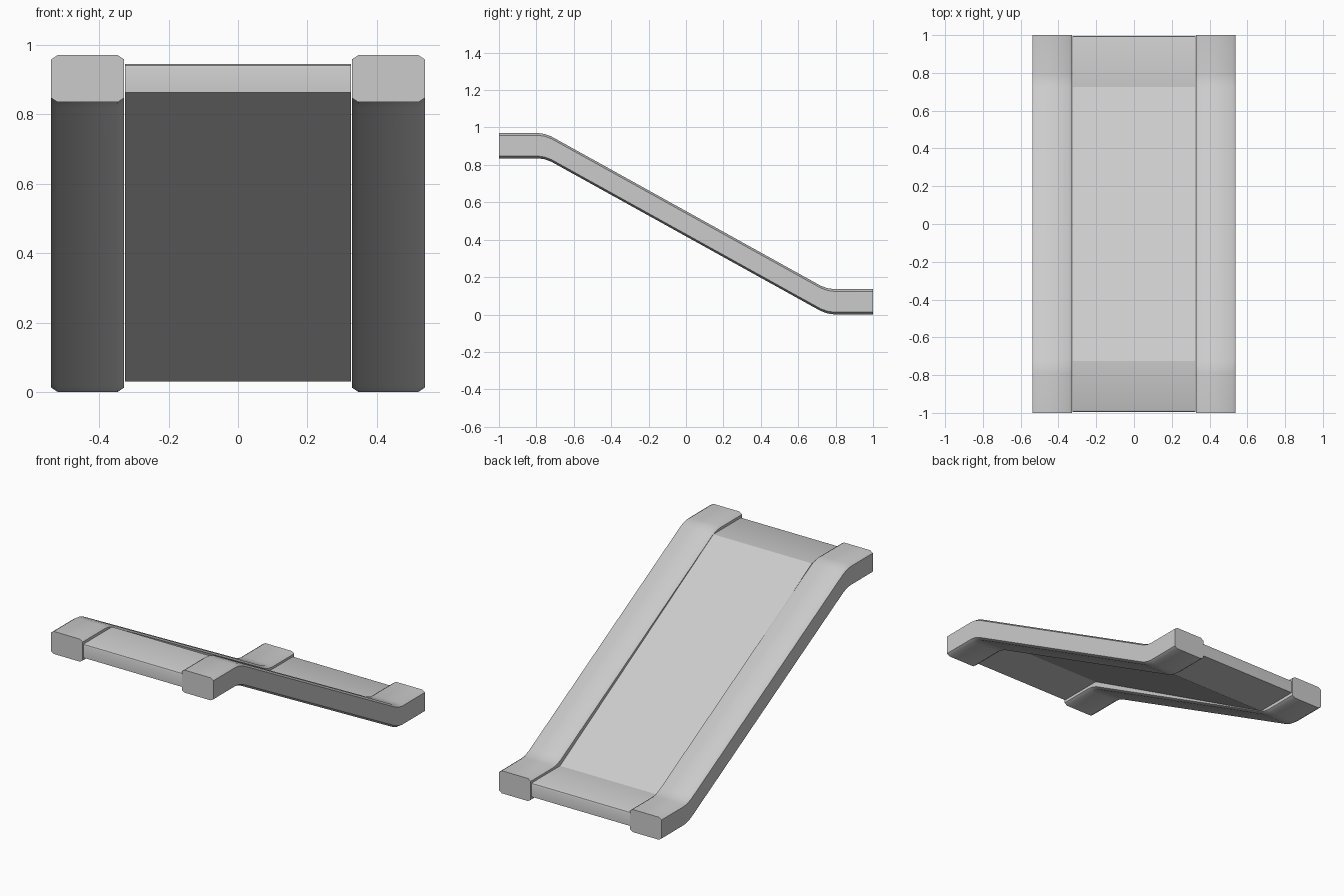
import bpy
import bmesh
import math

cube = bpy.data.objects.get("Cube")
if cube:
    bpy.data.objects.remove(cube, do_unlink=True)

grey = bpy.data.materials.new("light grey")
grey.use_nodes = True
colour = (0.6, 0.6, 0.6, 1)
grey.diffuse_color = colour
grey.node_tree.nodes["Principled BSDF"].inputs["Base Color"].default_value = colour


def sweep(name, section, path):
    """Carry an upright (x, z) section along a (y, z) path, with capped ends."""
    bm = bmesh.new()
    rings = [[bm.verts.new((x, y, z + h)) for x, h in section] for y, z in path]
    n = len(section)
    for a, b in zip(rings, rings[1:]):
        for i in range(n):
            j = (i + 1) % n
            bm.faces.new((a[i], a[j], b[j], b[i]))
    bm.faces.new(rings[0])
    bm.faces.new(rings[-1])
    bmesh.ops.recalc_face_normals(bm, faces=bm.faces)
    mesh = bpy.data.meshes.new(name)
    bm.to_mesh(mesh)
    bm.free()
    mesh.materials.append(grey)
    obj = bpy.data.objects.new(name, mesh)
    bpy.context.collection.objects.link(obj)
    return obj


def smooth(obj, degrees):
    bpy.ops.object.select_all(action="DESELECT")
    obj.select_set(True)
    bpy.context.view_layer.objects.active = obj
    bpy.ops.object.shade_smooth_by_angle(angle=math.radians(degrees))


# Half of each path; the rest is its point reflection about the middle
def full_path(half):
    return half + [(-y, -z) for y, z in reversed(half)]


def chamfered(x0, x1, z0, z1, cx, cz):
    return [(x0 + cx, z0), (x1 - cx, z0), (x1, z0 + cz), (x1, z1 - cz),
            (x1 - cx, z1), (x0 + cx, z1), (x0, z1 - cz), (x0, z0 + cz)]


# Side rails with chamfered edges and softened bends
rail_path = full_path([(-1, 0.417), (-0.79, 0.417), (-0.755, 0.412), (-0.72, 0.399)])
for side, name in ((1, "left_rail"), (-1, "right_rail")):
    edges = sorted((side * 0.328, side * 0.538))
    rail = sweep(name, chamfered(*edges, 0.418, 0.553, 0.018, 0.012), rail_path)
    smooth(rail, 50)

# Sloping panel with level landings between the rails
panel_path = full_path([(-0.995, 0.416), (-0.725, 0.416)])
w = 0.326
panel = sweep("slide_panel", [(-w, 0.446), (w, 0.446), (w, 0.528), (-w, 0.528)], panel_path)

# Ease the top edge at both ends of the panel
bm = bmesh.new()
bm.from_mesh(panel.data)
ends = [e for e in bm.edges
        if all(abs(v.co.y) > 0.99 for v in e.verts)
        and abs(e.verts[0].co.x - e.verts[1].co.x) > w
        and any(f.normal.z > 0.5 for f in e.link_faces)]
bmesh.ops.bevel(bm, geom=ends, offset=0.012, segments=2, profile=0.5, affect="EDGES")
bm.to_mesh(panel.data)
bm.free()
smooth(panel, 25)
